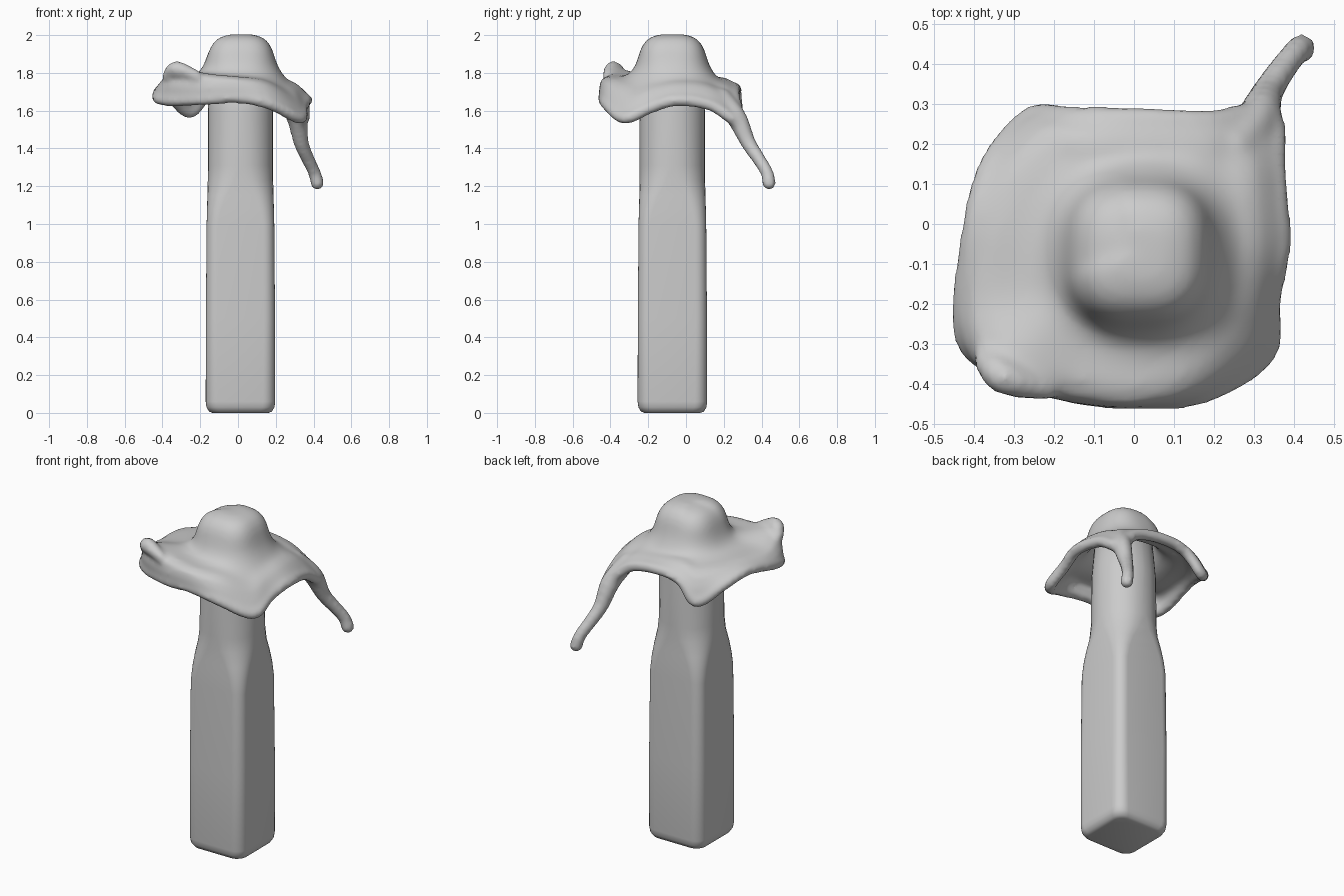
import bpy, bmesh, math
from mathutils import Vector

if "Cube" in bpy.data.objects:
    bpy.data.objects.remove(bpy.data.objects["Cube"])

C = Vector((0.013, -0.072, 0))


def make_object(name, bm):
    mesh = bpy.data.meshes.new(name)
    bmesh.ops.recalc_face_normals(bm, faces=bm.faces[:])
    bm.to_mesh(mesh)
    bm.free()
    mesh.polygons.foreach_set("use_smooth", [True] * len(mesh.polygons))
    obj = bpy.data.objects.new(name, mesh)
    bpy.context.collection.objects.link(obj)
    return obj


def bridge(bm, loops):
    n = len(loops[0])
    for a, b in zip(loops, loops[1:]):
        for i in range(n):
            j = (i + 1) % n
            bm.faces.new((a[i], a[j], b[j], b[i]))


def spline(pts, t, closed):
    n = len(pts)
    i = int(math.floor(t))
    f = t - i
    idx = [(i + k) % n if closed else min(max(i + k, 0), n - 1) for k in (-1, 0, 1, 2)]
    a, b, c, d = (Vector(pts[k]) for k in idx)
    return 0.5 * (2 * b + (c - a) * f + (2 * a - 5 * b + 4 * c - d) * f ** 2
                  + (3 * b - a - 3 * c + d) * f ** 3)


def bead_chain(bm, pts, steps, closed):
    span = len(pts) if closed else len(pts) - 1
    for k in range(steps + 1):
        x, y, z, r = spline(pts, k / steps * span, closed)
        ball = bmesh.ops.create_icosphere(bm, subdivisions=2, radius=r)
        bmesh.ops.translate(bm, verts=ball["verts"], vec=(x, y, z))


# Post: square below, turning round near the top
bm = bmesh.new()
loops = []
for z, half, rad in [(0, .148, .05), (.007, .166, .06), (.03, .18, .065), (.06, .184, .065),
                     (.5, .183, .06), (1.0, .179, .06), (1.08, .177, .075), (1.15, .175, .10),
                     (1.23, .173, .14), (1.31, .173, .16), (1.6, .173, .165), (1.9, .15, .145)]:
    loop = []
    for q in range(4):
        mid = math.pi / 4 + q * math.pi / 2
        sx, sy = math.copysign(1, math.cos(mid)), math.copysign(1, math.sin(mid))
        for k in range(8):
            a = q * math.pi / 2 + k / 7 * math.pi / 2
            loop.append(bm.verts.new(C + Vector((sx * (half - rad) + rad * math.cos(a),
                                                 sy * (half - rad) + rad * math.sin(a), z))))
    loops.append(loop)
bridge(bm, loops)
bm.faces.new(loops[0])
bm.faces.new(loops[-1])
make_object("post", bm)

# Draped cloth: ridge xyz and hem xyz, counter-clockwise from the right
EDGE = [
    (.30, -.05, 1.73, .362, -.05, 1.655),
    (.29, .10, 1.72, .35, .13, 1.63),
    (.27, .21, 1.68, .335, .27, 1.55),
    (.18, .21, 1.72, .19, .255, 1.68),
    (.00, .20, 1.75, .00, .262, 1.715),
    (-.13, .21, 1.76, -.15, .262, 1.69),
    (-.23, .23, 1.73, -.255, .265, 1.59),
    (-.30, .13, 1.735, -.355, .15, 1.675),
    (-.35, -.02, 1.745, -.40, -.01, 1.715),
    (-.41, -.22, 1.75, -.425, -.25, 1.67),
    (-.345, -.385, 1.82, -.36, -.345, 1.655),
    (-.17, -.43, 1.785, -.17, -.415, 1.66),
    (.00, -.445, 1.765, .00, -.432, 1.67),
    (.15, -.40, 1.74, .17, -.42, 1.635),
    (.27, -.29, 1.67, .325, -.325, 1.56),
    (.29, -.19, 1.70, .338, -.19, 1.615)]
CROWN = [(.06, 1.98, 3), (.12, 1.966, 3), (.15, 1.91, 3), (.165, 1.84, 2.6), (.21, 1.765, 2.2)]

bm = bmesh.new()
N = 64
loops = [[] for _ in range(len(CROWN) + 3)]
for s in range(N):
    p = spline(EDGE, s * len(EDGE) / N, True)
    ridge, hem = Vector(p[:3]), Vector(p[3:])
    d = hem - C
    a = math.atan2(d.y, d.x)
    ca, sa = math.cos(a), math.sin(a)
    pts = []
    for r, z, e in CROWN:
        r *= (abs(ca) ** e + abs(sa) ** e) ** (-1 / e)
        pts.append(C + Vector((ca * r, sa * r, z - .012 * (z > 1.9 and ca < -.3 and sa > -.3))))
    pts.append(pts[-1].lerp(ridge, .5) - Vector((0, 0, .015)))
    pts += [ridge, hem]
    for loop, v in zip(loops, pts):
        loop.append(bm.verts.new(v))
bridge(bm, loops)
top = bm.verts.new(C + Vector((0, 0, 1.98)))
for i in range(N):
    bm.faces.new((loops[0][i], loops[0][(i + 1) % N], top))
cloth = make_object("draped_cloth", bm)
sub = cloth.modifiers.new("subdivide", 'SUBSURF')
sub.levels = 1
solid = cloth.modifiers.new("thickness", 'SOLIDIFY')
solid.thickness, solid.offset = .05, 0

# Bake the sheet, then add a rounded hem, a raised front left corner and the tail
bm = bmesh.new()
bm.from_object(cloth, bpy.context.evaluated_depsgraph_get())
cloth.modifiers.clear()
bead_chain(bm, [(*e[3:], .034) for e in EDGE], 160, True)
bead_chain(bm, [(-.37, -.34, 1.78, .035), (-.325, -.385, 1.82, .045),
                (-.22, -.415, 1.785, .03)], 12, False)
TAIL = [(.25, .19, 1.67, .05), (.31, .27, 1.56, .055), (.335, .33, 1.43, .043),
        (.37, .385, 1.345, .038), (.405, .43, 1.27, .036), (.42, .44, 1.215, .039)]
bead_chain(bm, TAIL, 40, False)
bm.to_mesh(cloth.data)
bm.free()

# Fuse and soften
rem = cloth.modifiers.new("fuse", 'REMESH')
rem.mode, rem.voxel_size, rem.use_smooth_shade = 'VOXEL', .014, True
smooth = cloth.modifiers.new("soften", 'SMOOTH')
smooth.factor, smooth.iterations = .5, 10
